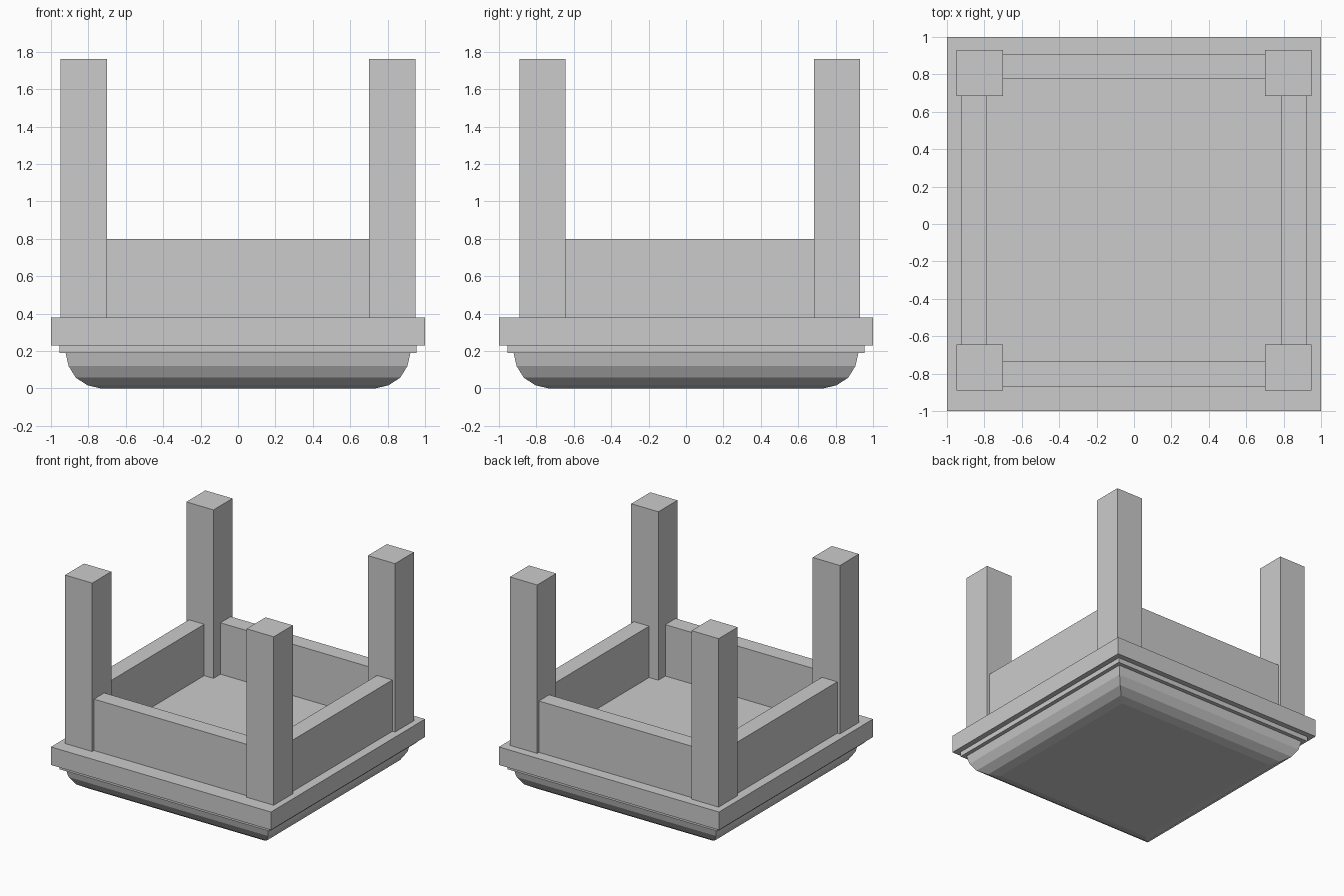
import bpy

if "Cube" in bpy.data.objects:
    bpy.data.objects.remove(bpy.data.objects["Cube"])

FRAME_Y = 0.02  # the leg frame sits slightly towards the back


def loft(name, sections):
    """Stack square sections (half width, z) into a closed solid."""
    verts = [(sx * h, sy * h, z) for h, z in sections
             for sx, sy in ((-1, -1), (1, -1), (1, 1), (-1, 1))]
    faces = [(3, 2, 1, 0)]
    for k in range(len(sections) - 1):
        for i in range(4):
            j = (i + 1) % 4
            faces.append((4 * k + i, 4 * k + j, 4 * k + 4 + j, 4 * k + 4 + i))
    top = 4 * (len(sections) - 1)
    faces.append((top, top + 1, top + 2, top + 3))
    mesh = bpy.data.meshes.new(name)
    mesh.from_pydata(verts, [], faces)
    obj = bpy.data.objects.new(name, mesh)
    bpy.context.collection.objects.link(obj)
    return obj


def box(name, x, y, width, depth, z0, z1):
    obj = loft(name, [(0.5, -0.5), (0.5, 0.5)])
    for v in obj.data.vertices:
        v.co = (x + v.co.x * width, y + v.co.y * depth,
                (z0 + z1) / 2 + v.co.z * (z1 - z0))
    return obj


# Upside-down seat: padded cushion, thin welt and wide seat board
loft("seat_cushion", [(0.735, 0), (0.805, 0.017), (0.867, 0.057),
                      (0.906, 0.12), (0.922, 0.19)])
loft("seat_welt", [(0.955, 0.19), (0.955, 0.23)])
loft("seat_board", [(1.0, 0.23), (1.0, 0.378)])

# Four square legs pointing up
for sy, end in ((-1, "front"), (1, "back")):
    for sx, side in ((-1, "left"), (1, "right")):
        box(f"{end}_{side}_leg", sx * 0.825, FRAME_Y + sy * 0.787,
            0.247, 0.247, 0.378, 1.762)

# Apron boards between the legs
for s, end, side in ((-1, "front", "left"), (1, "back", "right")):
    box(f"{end}_apron", 0, FRAME_Y + s * 0.821, 1.403, 0.134, 0.378, 0.80)
    box(f"{side}_apron", s * 0.855, FRAME_Y, 0.139, 1.327, 0.378, 0.80)
